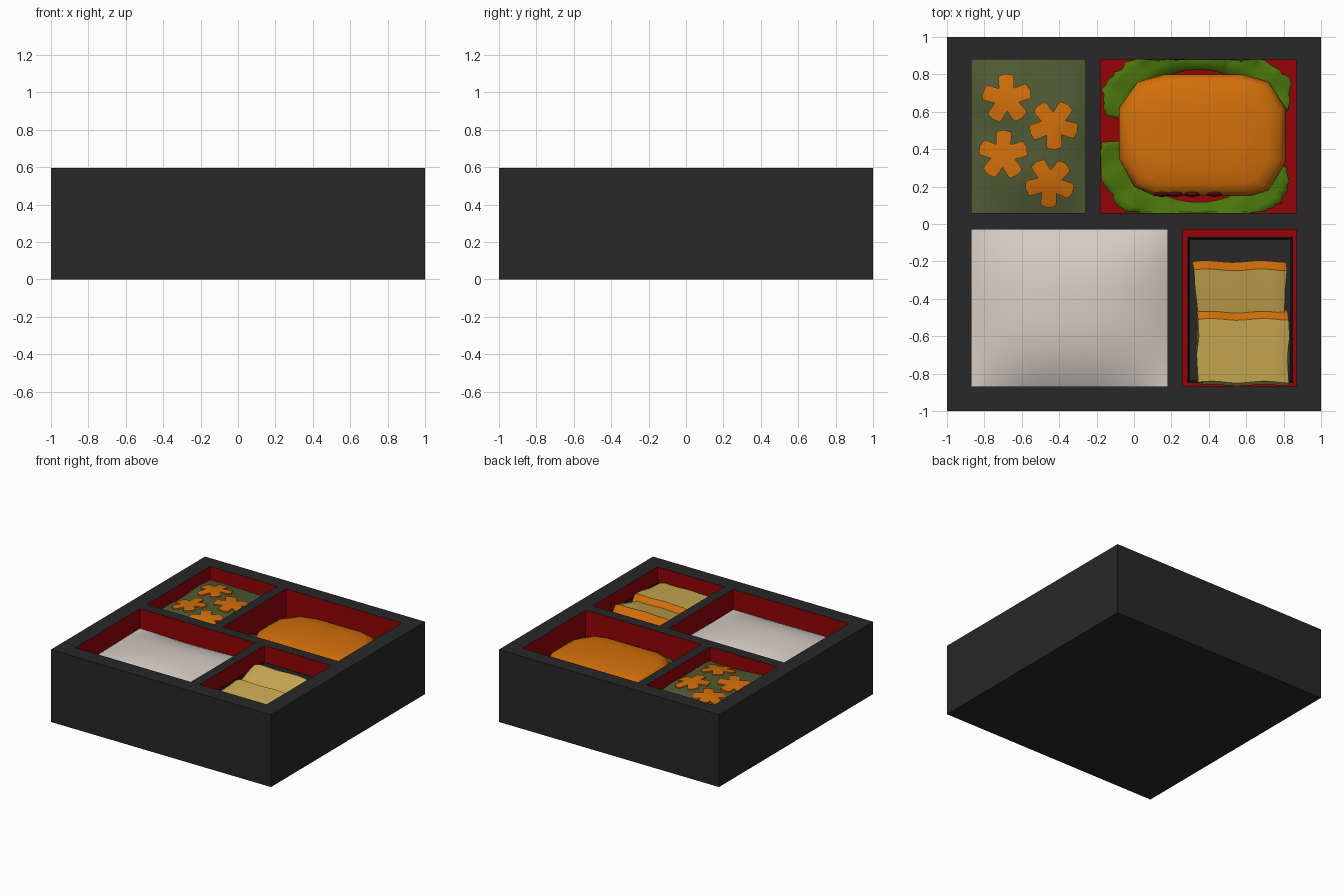
import bpy, bmesh, random
from math import sin, cos, radians

random.seed(4)
if "Cube" in bpy.data.objects:
    bpy.data.objects.remove(bpy.data.objects["Cube"])


def material(name, r, g, b):
    m = bpy.data.materials.new(name)
    m.use_nodes = True
    m.diffuse_color = (r, g, b, 1)
    m.node_tree.nodes["Principled BSDF"].inputs["Base Color"].default_value = (r, g, b, 1)
    return m


BLACK = material("black lacquer", .021, .021, .021)
RED = material("red lacquer", .3, .001, .002)
DARK_RED = material("dark red", .12, .003, .003)
RICE = material("rice white", .67, .61, .57)
ORANGE = material("orange", .65, .16, .003)
LEAF = material("leaf green", .068, .18, .003)
OLIVE = material("olive green", .082, .105, .036)
YELLOW = material("egg yellow", .6, .41, .085)

FLOOR, TOP = .1, .595
# Compartments: x0, x1, y0, y1
GREENS = (-.87, -.26, .06, .88)
MAIN = (-.18, .87, .06, .88)
STAPLE = (-.87, .18, -.87, -.03)
SIDE = (.26, .87, -.87, -.03)


def finish(name, bm, mats, smooth=False):
    bmesh.ops.recalc_face_normals(bm, faces=bm.faces)
    me = bpy.data.meshes.new(name)
    bm.to_mesh(me)
    bm.free()
    ob = bpy.data.objects.new(name, me)
    bpy.context.collection.objects.link(ob)
    for m in mats:
        me.materials.append(m)
    if smooth:
        bpy.ops.object.select_all(action='DESELECT')
        ob.select_set(True)
        bpy.context.view_layer.objects.active = ob
        bpy.ops.object.shade_smooth_by_angle(angle=radians(40))
    return ob


def add_box(bm, x0, x1, y0, y1, z0, z1):
    for v in bmesh.ops.create_cube(bm, size=1)["verts"]:
        v.co = (x1 if v.co.x > 0 else x0, y1 if v.co.y > 0 else y0, z1 if v.co.z > 0 else z0)


def loft(bm, rings, cap=True):
    loops = [[bm.verts.new(p) for p in ring] for ring in rings]
    n = len(loops[0])
    for a, b in zip(loops, loops[1:]):
        for i in range(n):
            j = (i + 1) % n
            bm.faces.new((a[i], a[j], b[j], b[i]))
    if cap:
        bm.faces.new(loops[0])
        bm.faces.new(loops[-1])
    return loops


# Lacquer box with four wells, red inside
bm = bmesh.new()
for well in (GREENS, MAIN, STAPLE, SIDE):
    add_box(bm, *well, FLOOR, 1)
cutter = finish("well_cutter", bm, [])
cutter.hide_render = True
bm = bmesh.new()
add_box(bm, -1, 1, -1, 1, 0, TOP)
box = finish("lacquer_box", bm, [BLACK, RED])
mod = box.modifiers.new("wells", 'BOOLEAN')
mod.operation, mod.solver, mod.object = 'DIFFERENCE', 'EXACT', cutter
bpy.context.view_layer.objects.active = box
bpy.ops.object.modifier_apply(modifier=mod.name)
bpy.data.objects.remove(cutter)
for p in box.data.polygons:
    c = p.center
    inside = max(abs(c.x), abs(c.y)) < .95 and .05 < c.z < TOP - .01
    p.material_index = 1 if inside else 0


def filling(name, well, height, mat, n=36):
    x0, x1, y0, y1 = well
    bm = bmesh.new()
    bmesh.ops.create_grid(bm, x_segments=n, y_segments=n, size=1)
    for v in bm.verts:
        x = x0 + (v.co.x + 1) / 2 * (x1 - x0)
        y = y0 + (v.co.y + 1) / 2 * (y1 - y0)
        v.co = (x, y, height(x, y))
    return finish(name, bm, [mat], True)


def dome(x, y, well):
    # 1 in the middle of a well, 0 at its walls
    u = (2 * x - well[0] - well[1]) / (well[1] - well[0])
    w = (2 * y - well[2] - well[3]) / (well[3] - well[2])
    return (1 - abs(u) ** 2.6) * (1 - abs(w) ** 2.6)


def mound(x, y):
    return .43 + .09 * dome(x, y, STAPLE) + .004 * sin(6 * x + 1) * cos(5 * y)


def bed(x, y):
    return .485 + .045 * dome(x, y, GREENS) + .008 * sin(9 * x + 2) * cos(8 * y) + .004 * sin(17 * y + 5 * x)


filling("rice_bed", STAPLE, mound, RICE)
filling("greens_bed", GREENS, bed, OLIVE)

# Carrot flowers draped on the greens
PETAL = [(-36, .068), (-21, .118), (-17, .13), (0, .133), (17, .13), (21, .118)]
FLOWERS = [(-.68, .67, 92), (-.43, .53, 272), (-.70, .37, 88), (-.45, .22, 266)]
for k, (cx, cy, turn) in enumerate(FLOWERS):
    angles = [(radians(turn + i * 72 + a), r) for i in range(5) for a, r in PETAL]

    def ring(scale, lift):
        pts = [(cx + r * scale * cos(t), cy + r * scale * sin(t)) for t, r in angles]
        return [(x, y, bed(x, y) + lift) for x, y in pts]

    bm = bmesh.new()
    rim = loft(bm, [ring(1, -.02), ring(1, .01), ring(.5, .012)], False)[-1]
    hub = bm.verts.new((cx, cy, bed(cx, cy) + .012))
    for a, b in zip(rim, rim[1:] + rim[:1]):
        bm.faces.new((a, b, hub))
    finish(f"carrot_flower_{k + 1}", bm, [ORANGE], True)


# Ragged lettuce leaves behind and in front of the cutlet
def lettuce(name, start, end, steps=60):
    bm = bmesh.new()
    rows = []
    for i in range(steps + 1):
        t = radians(start + (end - start) * i / steps)
        taper = min(1, 9 * min(i, steps - i) / steps)
        ragged = random.uniform(-.025, .025)
        row = []
        for s in (0, .4, .75, 1):
            k = .68 + .32 * s * (.6 + .4 * taper) + ragged * s
            x = min(max(.345 + .59 * k * cos(t), MAIN[0] + .003), MAIN[1] - .003)
            y = min(max(.47 + .52 * k * sin(t), MAIN[2] + .003), MAIN[3] - .003)
            row.append(bm.verts.new((x, y, .385 + .012 * s + .006 * s * sin(i * .8))))
        rows.append(row)
    for a, b in zip(rows, rows[1:]):
        for j in range(3):
            bm.faces.new((a[j], a[j + 1], b[j + 1], b[j]))
    ob = finish(name, bm, [LEAF], True)
    ob.modifiers.new("thickness", 'SOLIDIFY').thickness = .01


lettuce("lettuce_back", 18, 166)
lettuce("lettuce_front", 184, 338)

# Breaded cutlet: chamfered outline lofted into a low dome
OUTLINE = [(-.08, .35), (0, .2), (.11, .15), (.62, .15), (.72, .18), (.81, .33),
           (.81, .62), (.72, .76), (.58, .8), (.16, .8), (.02, .76), (-.08, .62)]
MX, MY = .36, .47
bm = bmesh.new()
LAYERS = [(.97, FLOOR), (1, .42), (.985, .455), (.93, .485), (.8, .505), (.5, .522), (.1, .527)]
loft(bm, [[(MX + (x - MX) * s, MY + (y - MY) * s, z) for x, y in OUTLINE] for s, z in LAYERS])
finish("cutlet", bm, [ORANGE], True)

# Dark red pieces along the cutlet's front edge
bm = bmesh.new()
for x in (.15, .22, .31, .43):
    for v in bmesh.ops.create_uvsphere(bm, u_segments=14, v_segments=8, radius=.045)["verts"]:
        v.co = (x + v.co.x, .165 + v.co.y * .45, .45 + v.co.z * .8)
finish("red_garnish", bm, [DARK_RED], True)


# Dark paper cup in the side well
def rect(inset, z):
    x0, x1, y0, y1 = .285 + inset, .85 - inset, -.85 + inset, -.07 - inset
    return [(x0, y0, z), (x1, y0, z), (x1, y1, z), (x0, y1, z)]


bm = bmesh.new()
loft(bm, [rect(.02, FLOOR + .002), rect(0, .482), rect(.006, .482), rect(.012, .44)])
finish("paper_cup", bm, [BLACK])


# Rolled omelette slices: slabs with an orange rear edge
def omelette(name, x0, x1, flare, profile, steps=12):
    bm = bmesh.new()
    rings = []
    for i in range(steps + 1):
        f = i / steps
        drop = .012 if i in (0, steps) else 0
        rings.append([(x0 + (x1 - x0) * f + (1 - f) * flare * (y - profile[0][0]) + .008 * sin(y * 19),
                       y + .005 * sin(i * .9), z - drop) for y, z in profile])
    loft(bm, rings)
    ob = finish(name, bm, [YELLOW, ORANGE], True)
    for p in ob.data.polygons:
        p.material_index = 1 if p.normal.y > .3 and abs(p.normal.x) < .7 else 0


omelette("omelette_front", .34, .825, 0,
         [(-.858, .3), (-.863, .47), (-.845, .495), (-.7, .51), (-.6, .522), (-.51, .53), (-.455, .475), (-.46, .3)])
omelette("omelette_back", .36, .81, -.15,
         [(-.56, .3), (-.54, .47), (-.46, .495), (-.34, .525), (-.245, .548), (-.2, .495), (-.21, .3)])
